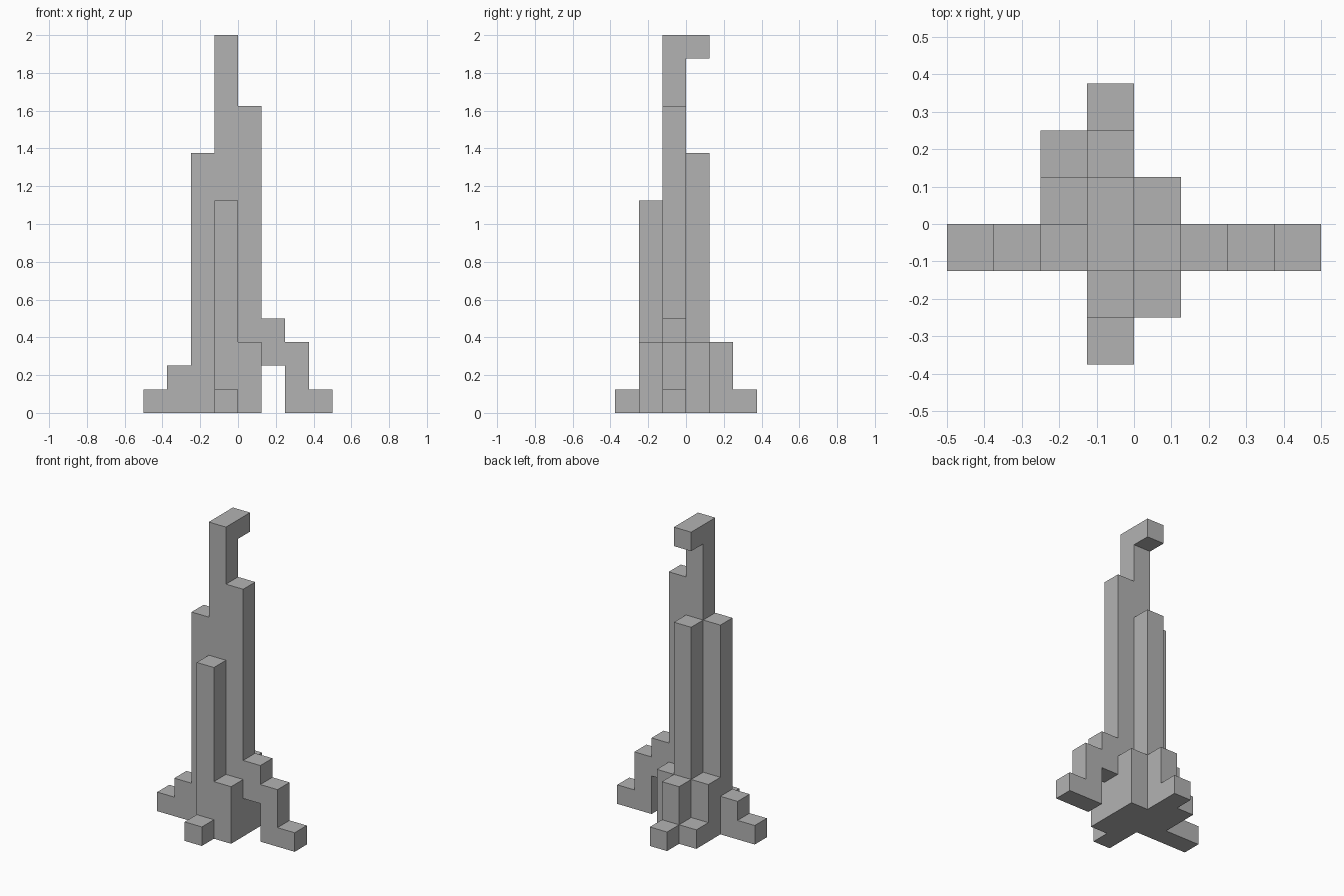
import bpy, bmesh
from math import radians
from mathutils import Vector
from itertools import product

cube = bpy.data.objects.get("Cube")
if cube:
    bpy.data.objects.remove(cube, do_unlink=True)

UNIT = 0.125  # edge of one block

stone = bpy.data.materials.new("plain_grey")
stone.use_nodes = True
GREY = (0.45, 0.45, 0.45, 1)
stone.diffuse_color = GREY
stone.node_tree.nodes["Principled BSDF"].inputs["Base Color"].default_value = GREY

# Each part is a list of columns: (x, y, bottom, top) in blocks
PARTS = {
    # tall stepped wall with the hook on its highest column
    "spire": [(-2, -1, 0, 11), (-1, -1, 0, 16), (0, -1, 0, 13), (-1, 0, 15, 16)],
    "front_tower": [(-1, -2, 0, 9), (0, -2, 0, 3)],
    "front_foot": [(-1, -3, 0, 1)],
    "back_tower": [(-1, 0, 0, 11), (-2, 0, 0, 3), (0, 0, 0, 3), (-1, 1, 0, 3)],
    "back_feet": [(-2, 1, 0, 1), (-1, 2, 0, 1)],
    "right_steps": [(-3, -1, 0, 2), (-4, -1, 0, 1)],
    "left_arch": [(1, -1, 2, 4), (2, -1, 0, 3), (3, -1, 0, 1)],
}


def blocks(columns):
    return {(x, y, z) for x, y, low, high in columns for z in range(low, high)}


solid = set().union(*(blocks(c) for c in PARTS.values()))


def add_face(bm, cell, axis, side):
    """Square on one side of a block, wound to face outwards."""
    u, v = (axis + 1) % 3, (axis + 2) % 3
    corners = []
    for du, dv in ((0, 0), (1, 0), (1, 1), (0, 1)):
        p = Vector(cell)
        p[axis] += side
        p[u] += du
        p[v] += dv
        corners.append(bm.verts.new(p * UNIT))
    bm.faces.new(corners if side else corners[::-1])


def build(name, columns):
    """Outer skin of the part, with coplanar squares joined into flat faces."""
    bm = bmesh.new()
    for cell in sorted(blocks(columns)):
        for axis, side in product(range(3), (0, 1)):
            neighbour = list(cell)
            neighbour[axis] += 1 if side else -1
            if tuple(neighbour) not in solid:
                add_face(bm, cell, axis, side)
    bmesh.ops.remove_doubles(bm, verts=bm.verts, dist=UNIT / 100)
    bmesh.ops.dissolve_limit(bm, angle_limit=radians(1), verts=bm.verts, edges=bm.edges)
    mesh = bpy.data.meshes.new(name)
    bm.to_mesh(mesh)
    bm.free()
    mesh.materials.append(stone)
    bpy.context.collection.objects.link(bpy.data.objects.new(name, mesh))


for part, columns in PARTS.items():
    build(part, columns)
